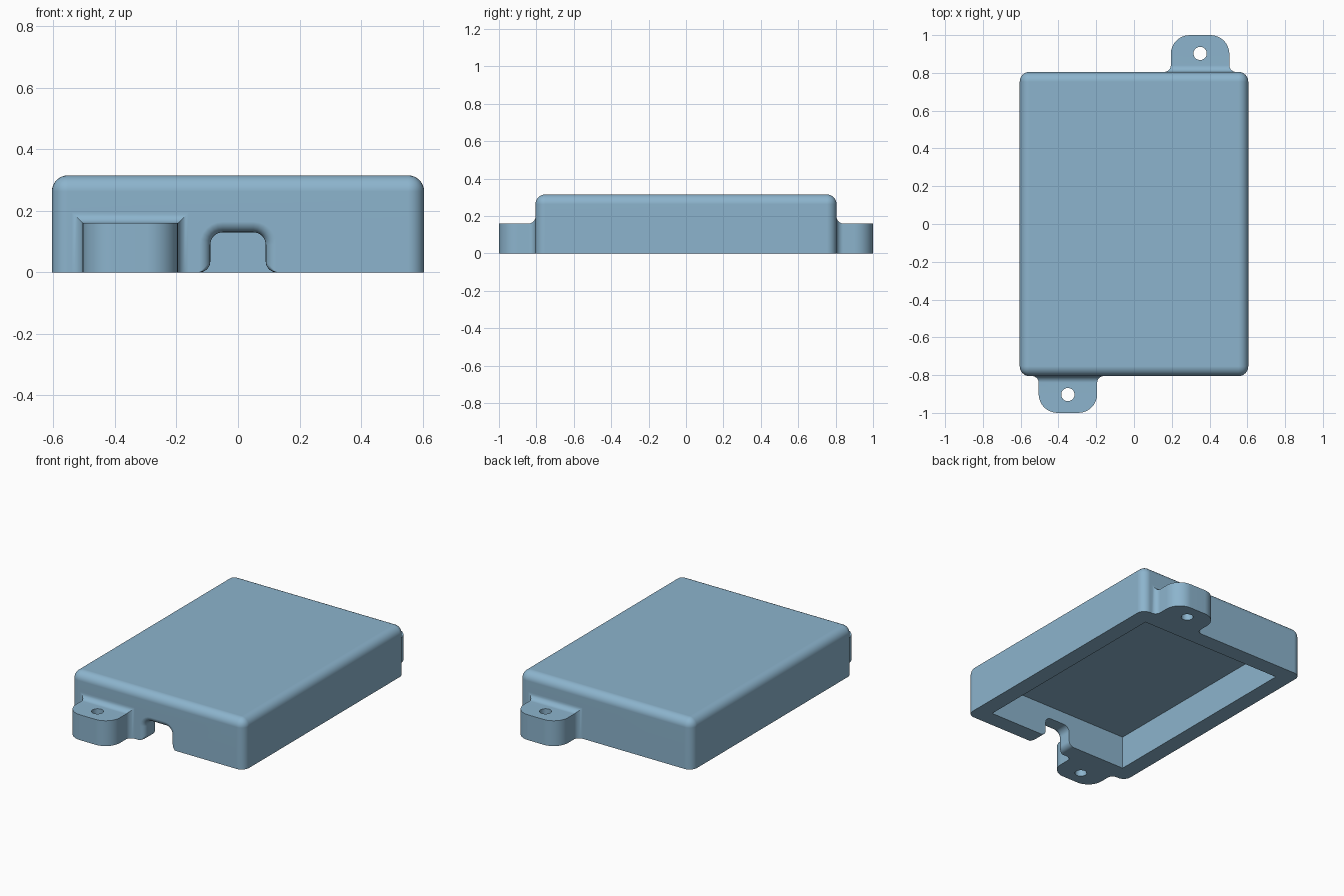
import bpy, bmesh, math

if "Cube" in bpy.data.objects:
    bpy.data.objects.remove(bpy.data.objects["Cube"])

HX, HY, H = 0.605, 0.805, 0.315    # case half width, half length, height
WALL = 0.105
R = 0.035                          # small fillet radius
STEPS = 6

blue = bpy.data.materials.new("dusty blue")
blue.diffuse_color = (0.263, 0.456, 0.610, 1)
blue.use_nodes = True
blue.node_tree.nodes["Principled BSDF"].inputs["Base Color"].default_value = blue.diffuse_color


def finish(name, bm):
    bmesh.ops.recalc_face_normals(bm, faces=bm.faces[:])
    me = bpy.data.meshes.new(name)
    bm.to_mesh(me)
    bm.free()
    me.materials.append(blue)
    ob = bpy.data.objects.new(name, me)
    bpy.context.collection.objects.link(ob)
    return ob


def box(name, hx, hy, z0, z1, bevel=0):
    bm = bmesh.new()
    bmesh.ops.create_cube(bm, size=1)
    for v in bm.verts:
        v.co = (v.co.x * 2 * hx, v.co.y * 2 * hy, z0 + (v.co.z + 0.5) * (z1 - z0))
    if bevel:
        edges = [e for e in bm.edges if max(v.co.z for v in e.verts) > z0 + 0.01]
        bmesh.ops.bevel(bm, geom=edges, offset=bevel, segments=8,
                        profile=0.5, affect='EDGES')
    return finish(name, bm)


def loft(name, sections):
    """Join a list of closed rings of equal size and cap both ends."""
    bm = bmesh.new()
    rings = [[bm.verts.new(p) for p in s] for s in sections]
    n = len(rings[0])
    for a, b in zip(rings, rings[1:]):
        for i in range(n):
            j = (i + 1) % n
            bm.faces.new((a[i], a[j], b[j], b[i]))
    bm.faces.new(rings[0])
    bm.faces.new(rings[-1])
    return finish(name, bm)


def combine(target, other, operation):
    mod = target.modifiers.new("combine", 'BOOLEAN')
    mod.operation, mod.object, mod.solver = operation, other, 'EXACT'
    bpy.context.view_layer.objects.active = target
    bpy.ops.object.modifier_apply(modifier=mod.name)
    bpy.data.objects.remove(other, do_unlink=True)


def fillet():
    """Distance from the wall and sideways growth along a quarter fillet."""
    for i in range(STEPS + 1):
        a = math.pi / 2 * i / STEPS
        yield R * (1 - math.cos(a)), R * (1 - math.sin(a))


def make_tab(side):
    half, height, corner = 0.155, 0.16, 0.1
    rows = [(HY - 0.03, half + R, height + R)]
    rows += [(HY + d, half + o, height + o) for d, o in fillet()]
    for i in range(9):
        a = math.pi / 2 * i / 8
        rows.append((1 - corner + corner * math.sin(a),
                     half - corner + corner * math.cos(a), height))
    cx = 0.35
    return loft("mounting_tab",
                [[(side * (cx + sx * w), side * y, z)
                  for sx, z in ((-1, 0), (1, 0), (1, h), (-1, h))]
                 for y, w, h in rows])


def notch_ring(y, o):
    """Rounded arch with flared feet, grown by o."""
    o = min(o, R * 0.98)
    w, top, c, f = 0.09 + o, 0.13 + o, 0.04 + o, R - o
    half = [(0.09 + R, -0.05)]
    for i in range(STEPS + 1):
        a = math.pi / 2 * i / STEPS
        half.append((0.09 + R - f * math.sin(a), f * (1 - math.cos(a))))
    for i in range(STEPS + 1):
        a = math.pi / 2 * i / STEPS
        half.append((w - c + c * math.cos(a), top - c + c * math.sin(a)))
    return [(x, y, z) for x, z in half] + [(-x, y, z) for x, z in reversed(half)]


# Rounded outer shell with a mounting tab at each end
case = box("case", HX, HY, 0, H, bevel=0.052)
for side in (-1, 1):
    combine(case, make_tab(side), 'UNION')

# Hollow underside
combine(case, box("cavity_cutter", HX - WALL, HY - WALL, -0.1, H - WALL), 'DIFFERENCE')

# Cable notch in the front wall
sections = [notch_ring(-HY - 0.05, R)]
sections += [notch_ring(-HY + d, o) for d, o in fillet()]
sections.append(notch_ring(-HY + WALL + 0.05, 0))
combine(case, loft("notch_cutter", sections), 'DIFFERENCE')

# Screw holes in the tabs
for side in (-1, 1):
    rings = [[(side * 0.35 + 0.035 * math.cos(t * math.pi / 16),
               side * 0.903 + 0.035 * math.sin(t * math.pi / 16), z)
              for t in range(32)] for z in (-0.1, 0.3)]
    combine(case, loft("hole_cutter", rings), 'DIFFERENCE')

# Smooth fillets, crisp edges
bpy.ops.object.select_all(action='DESELECT')
case.select_set(True)
bpy.context.view_layer.objects.active = case
bpy.ops.object.shade_smooth_by_angle(angle=math.radians(30))
mod = case.modifiers.new("flat_face_normals", 'WEIGHTED_NORMAL')
mod.keep_sharp = True
